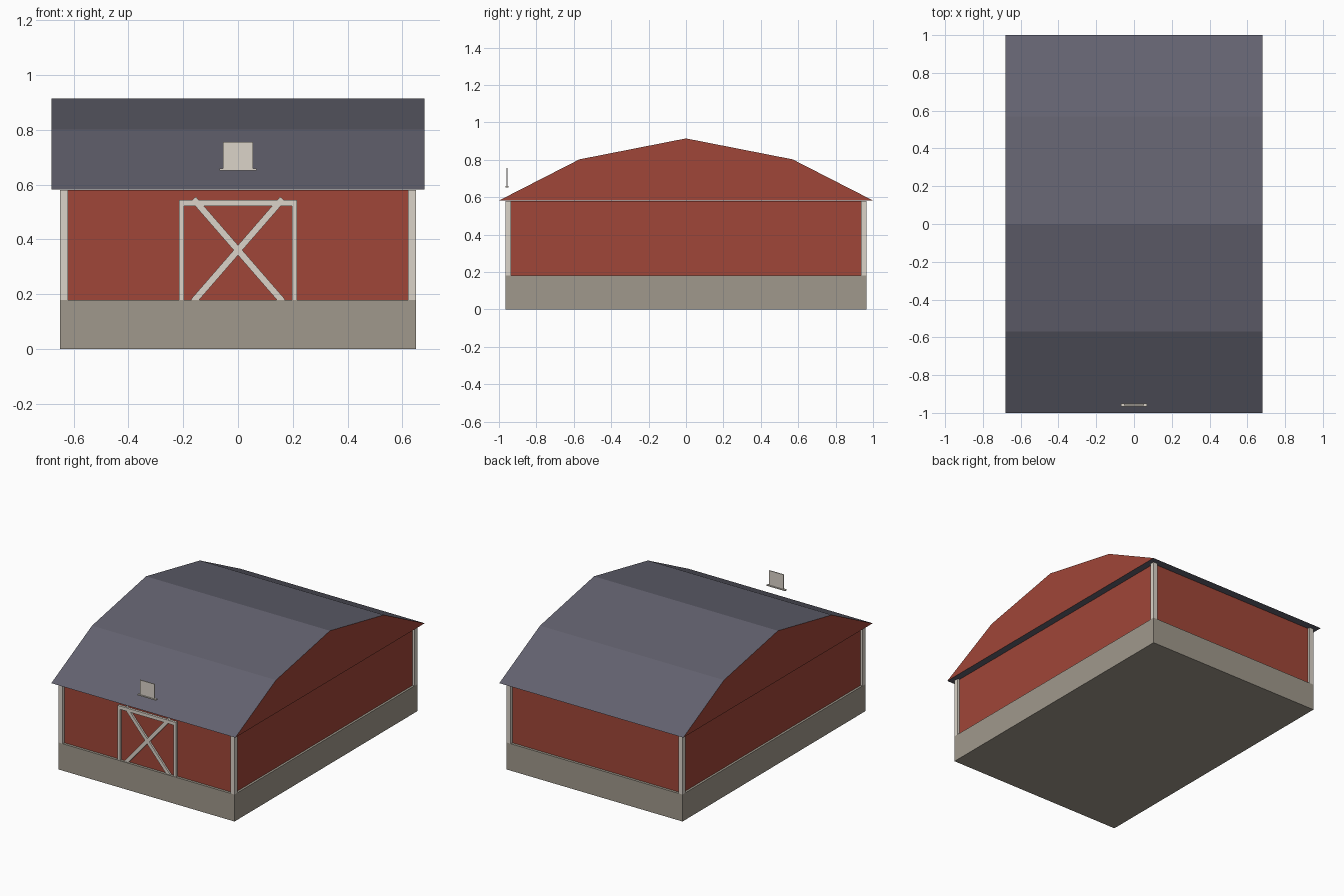
import bpy, bmesh, math
from mathutils import Matrix

if "Cube" in bpy.data.objects:
    bpy.data.objects.remove(bpy.data.objects["Cube"])


def material(name, rgb):
    m = bpy.data.materials.new(name)
    lin = [((c / 255 + 0.055) / 1.055) ** 2.4 for c in rgb]
    m.diffuse_color = (*lin, 1)
    m.use_nodes = True
    m.node_tree.nodes["Principled BSDF"].inputs["Base Color"].default_value = m.diffuse_color
    return m


RED = material("barn red", (160, 70, 56))
STONE = material("foundation stone", (160, 153, 140))
TRIM = material("cream trim", (219, 212, 201))
SLATE = material("slate roof", (99, 98, 111))


def add(name, bm, *mats):
    bmesh.ops.recalc_face_normals(bm, faces=bm.faces)
    me = bpy.data.meshes.new(name)
    bm.to_mesh(me)
    bm.free()
    for m in mats:
        me.materials.append(m)
    ob = bpy.data.objects.new(name, me)
    bpy.context.collection.objects.link(ob)
    return ob


def box(name, lo, hi, mat, tilt=0.0):
    """Box between two corners, optionally rotated about the y axis."""
    size = [b - a for a, b in zip(lo, hi)]
    mid = [(a + b) / 2 for a, b in zip(lo, hi)]
    bm = bmesh.new()
    bmesh.ops.create_cube(bm, size=1, matrix=Matrix.Translation(mid)
                          @ Matrix.Rotation(tilt, 4, 'Y')
                          @ Matrix.Diagonal((*size, 1)))
    return add(name, bm, mat)


# Foundation and walls
box("foundation", (-0.65, -0.965, 0), (0.65, 0.965, 0.18), STONE)
box("walls", (-0.635, -0.948, 0.18), (0.635, 0.948, 0.58), RED)

# Corner posts
for sx in (-1, 1):
    for sy in (-1, 1):
        x, y = sx * 0.635, sy * 0.95
        box("corner_post", (x - 0.015, y - 0.015, 0.18),
            (x + 0.015, y + 0.015, 0.58), TRIM)

# Gambrel roof: slate slopes and underside, red gable ends
profile = [(-1, 0.582), (-0.57, 0.802), (0, 0.914), (0.57, 0.802), (1, 0.582)]
bm = bmesh.new()
end = bm.faces.new([bm.verts.new((-0.68, y, z)) for y, z in profile])
ext = bmesh.ops.extrude_face_region(bm, geom=[end], use_keep_orig=True)
verts = [v for v in ext["geom"] if isinstance(v, bmesh.types.BMVert)]
bmesh.ops.translate(bm, verts=verts, vec=(1.36, 0, 0))
bm.normal_update()
for f in bm.faces:
    f.material_index = 1 if abs(f.normal.x) > 0.9 else 0
add("roof", bm, SLATE, RED)

# Barn door frame and crossed braces on the front wall
for s in (-1, 1):
    x = s * 0.206
    box("door_post", (x - 0.009, -0.963, 0.18), (x + 0.009, -0.945, 0.542), TRIM)
    box("door_brace", (-0.012, -0.96, 0.361 - 0.248), (0.012, -0.945, 0.361 + 0.248),
        TRIM, s * math.radians(41))
box("door_header", (-0.215, -0.963, 0.522), (0.215, -0.945, 0.544), TRIM)

# Loft hatch and sill standing in front of the roof slope
box("loft_hatch", (-0.054, -0.96, 0.658), (0.054, -0.954, 0.756), TRIM)
box("loft_sill", (-0.068, -0.965, 0.652), (0.068, -0.949, 0.659), TRIM)
